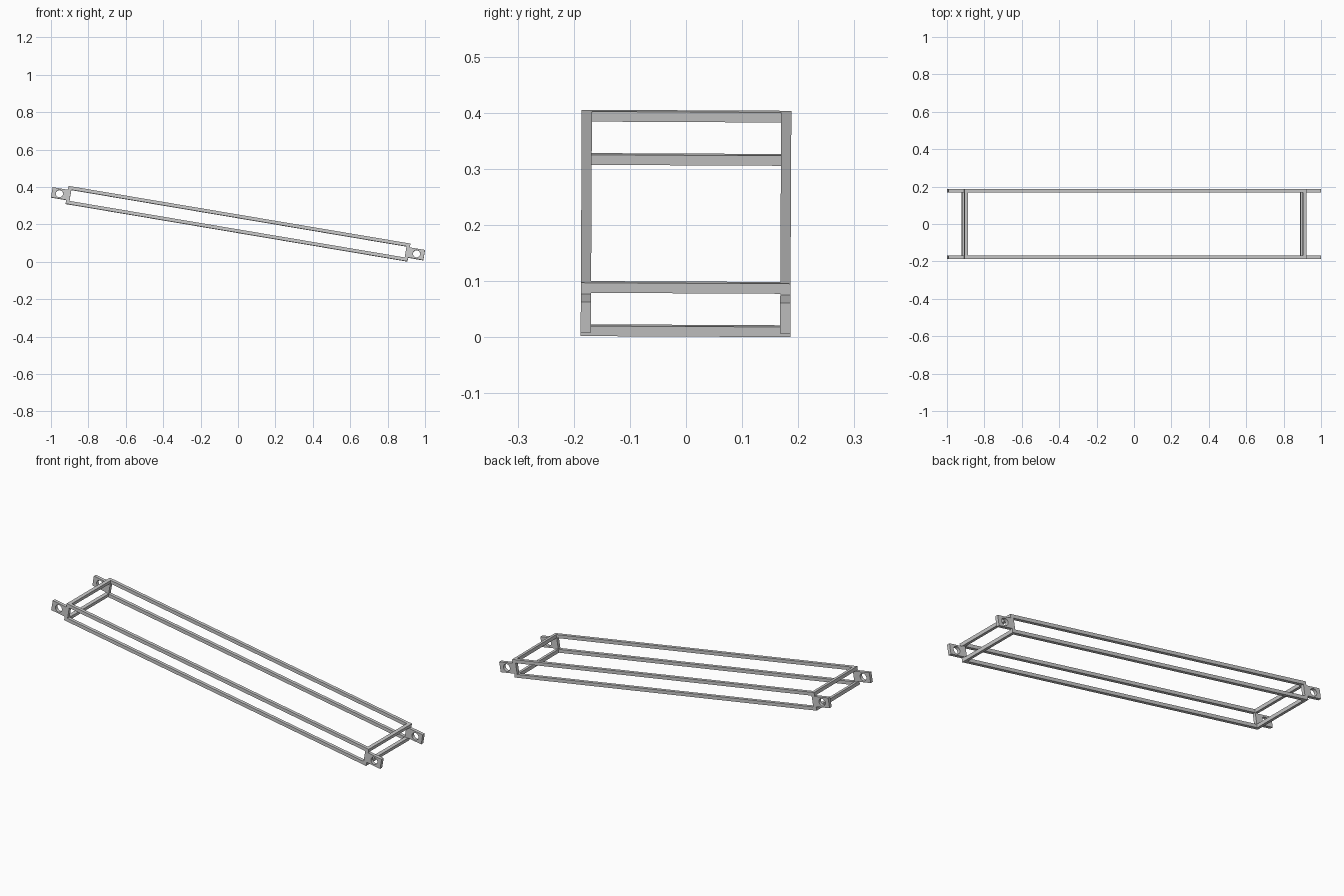
import bpy, bmesh
from math import sin, cos, pi, radians
from mathutils import Matrix, Vector

if "Cube" in bpy.data.objects:
    bpy.data.objects.remove(bpy.data.objects["Cube"])

E, H, W = 0.927, 0.0482, 0.1868   # half length, height and width of the frame
T = 0.0182                        # square bar thickness
TIP, TAB_H, HOLE_R = 1.0095, 0.0275, 0.0195
# Whole frame slopes down to the right with a very slight roll
POSE = (Matrix.Translation((0, 0, 0.203)) @ Matrix.Rotation(radians(-0.28), 4, 'X')
        @ Matrix.Rotation(radians(9.57), 4, 'Y'))


def finish(name, bm):
    bmesh.ops.recalc_face_normals(bm, faces=bm.faces)
    mesh = bpy.data.meshes.new(name)
    bm.to_mesh(mesh)
    bm.free()
    ob = bpy.data.objects.new(name, mesh)
    ob.matrix_world = POSE
    bpy.context.collection.objects.link(ob)
    return ob


def bar(name, centre, size):
    bm = bmesh.new()
    bmesh.ops.create_cube(bm, size=1)
    for v in bm.verts:
        v.co = Vector(centre) + Vector(a * b for a, b in zip(v.co, size))
    return finish(name, bm)


def tab(name, sx, sy):
    # Rectangular plate with a round through hole
    n, hx = 32, (TIP - E) / 2
    cx, cy = sx * (E + TIP) / 2, sy * (W - T / 2)
    bm = bmesh.new()
    rings = []
    for i in range(n):
        c, s = cos(2 * pi * i / n), sin(2 * pi * i / n)
        m = max(abs(c), abs(s))
        outer, inner = (hx * c / m, TAB_H * s / m), (HOLE_R * c, HOLE_R * s)
        rings.append([bm.verts.new((cx + p[0], cy + d * T / 2, p[1]))
                      for p, d in ((outer, -1), (outer, 1), (inner, 1), (inner, -1))])
    for i in range(n):
        a, b = rings[i], rings[(i + 1) % n]
        for k in range(4):
            j = (k + 1) % 4
            f = bm.faces.new((a[k], a[j], b[j], b[k]))
            f.smooth = k == 2
    finish(name, bm)


SIGNS = (("left", -1), ("right", 1))
for yn, sy in (("front", -1), ("back", 1)):
    y = sy * (W - T / 2)
    # Long rails
    for zn, sz in (("lower", -1), ("upper", 1)):
        bar(f"{yn}_{zn}_rail", (0, y, sz * (H - T / 2)), (2 * E, T, T))
    # End posts and mounting tabs
    for xn, sx in SIGNS:
        bar(f"{yn}_{xn}_post", (sx * (E - T / 2), y, 0), (T, T, 2 * (H - T)))
        tab(f"{yn}_{xn}_tab", sx, sy)

# Cross bars joining the two sides
for xn, sx in SIGNS:
    for zn, sz in (("lower", -1), ("upper", 1)):
        bar(f"{xn}_{zn}_cross_bar", (sx * (E - T / 2), 0, sz * (H - T / 2)),
            (T, 2 * (W - T), T))
